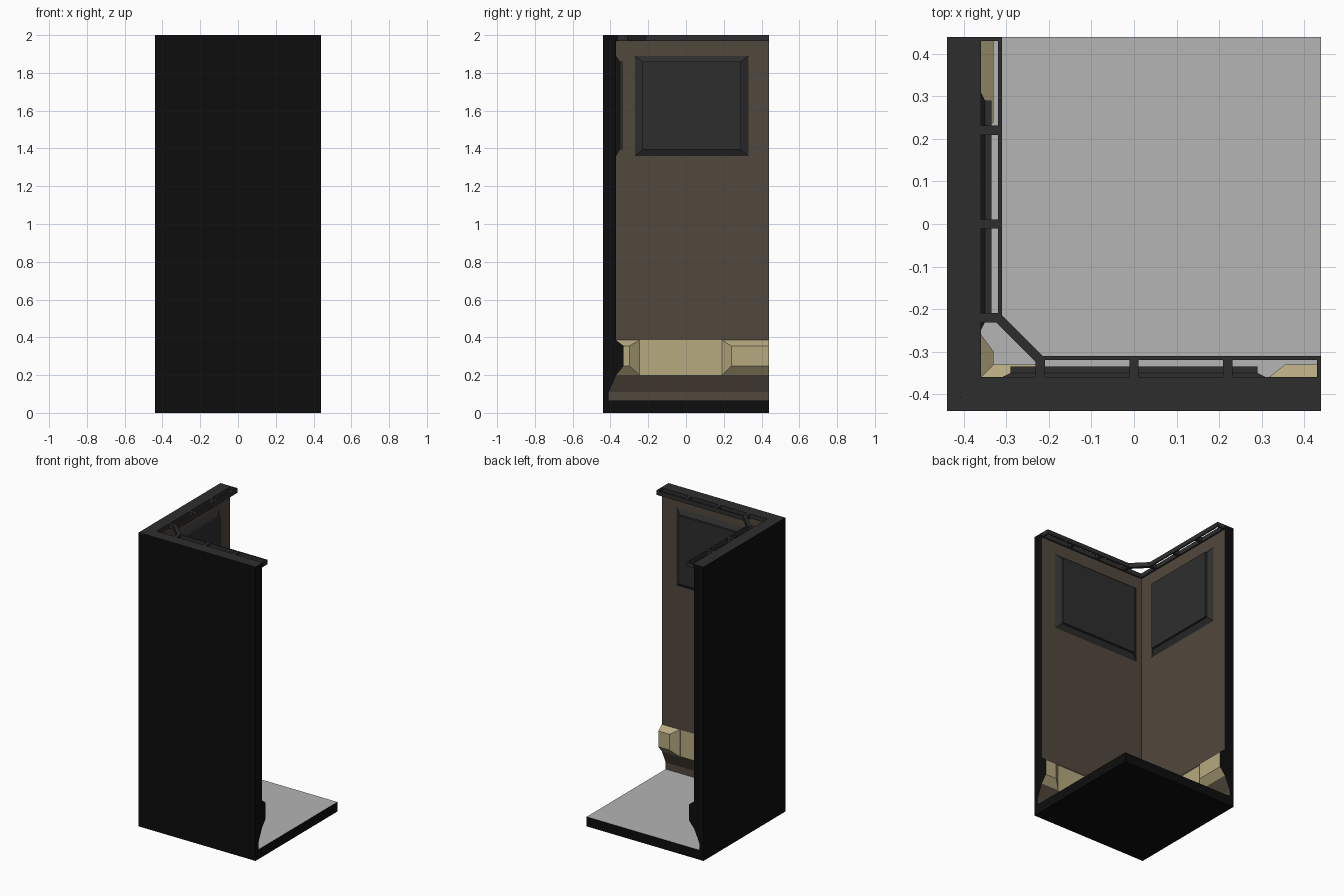
import bpy
import bmesh

if "Cube" in bpy.data.objects:
    bpy.data.objects.remove(bpy.data.objects["Cube"])

H = 0.44          # half width of the footprint
MATS = []


def material(name, rgb):
    m = bpy.data.materials.new(name)
    m.diffuse_color = (*rgb, 1)
    m.use_nodes = True
    m.node_tree.nodes["Principled BSDF"].inputs["Base Color"].default_value = m.diffuse_color
    MATS.append(m)
    return len(MATS) - 1


BLACK = material("black_shell", (0.004, 0.004, 0.004))
DARK = material("dark_grey_metal", (0.027, 0.027, 0.027))
BROWN = material("brown_wall", (0.083, 0.065, 0.046))
TAN = material("tan_trim", (0.47, 0.40, 0.215))
GREY = material("grey_floor", (0.46, 0.46, 0.46))


def front(s, d, z):      # s runs along the wall, d is depth from its outside
    return (s, d - H, z)


def left(s, d, z):
    return (d - H, s, z)


def plain(s, d, z):
    return (s, d, z)


def finish(name, bm):
    bmesh.ops.recalc_face_normals(bm, faces=bm.faces)
    mesh = bpy.data.meshes.new(name)
    bm.to_mesh(mesh)
    bm.free()
    for m in MATS:
        mesh.materials.append(m)
    obj = bpy.data.objects.new(name, mesh)
    bpy.context.collection.objects.link(obj)
    return obj


def loft(name, place, loops, mat, end_mat=None):
    """Rectangles (depth, s0, s1, z0, z1) joined in order of depth."""
    bm = bmesh.new()
    rings = [[bm.verts.new(place(s, d, z)) for s, z in
              ((s0, z0), (s1, z0), (s1, z1), (s0, z1))]
             for d, s0, s1, z0, z1 in loops]
    for a, b in zip(rings, rings[1:]):
        for i in range(4):
            j = (i + 1) % 4
            f = bm.faces.new((a[i], a[j], b[j], b[i]))
            f.material_index = end_mat if i == 1 and end_mat is not None else mat
    for ring in (rings[0], rings[-1]):
        bm.faces.new(ring).material_index = mat
    return finish(name, bm)


def box(name, place, s0, s1, d0, d1, z0, z1, mat):
    return loft(name, place, [(d0, s0, s1, z0, z1), (d1, s0, s1, z0, z1)], mat)


# Wall cross-section (depth, height, colour of the strip to the next point)
PROFILE = [(0, 0, BLACK), (0, 2, DARK), (0.08, 2, DARK), (0.08, 1.97, DARK),
           (0.07, 1.97, BROWN), (0.07, 0.385, TAN), (0.065, 0.385, TAN),
           (0.065, 0.2, BROWN), (0.07, 0.2, BROWN), (0.03, 0.11, BROWN),
           (0.03, 0, BLACK)]


def wall(name, place):
    bm = bmesh.new()
    a = [bm.verts.new(place(d - H, d, z)) for d, z, _ in PROFILE]  # mitred corner
    b = [bm.verts.new(place(H, d, z)) for d, z, _ in PROFILE]
    n = len(a)
    for i in range(n):
        j = (i + 1) % n
        bm.faces.new((a[i], a[j], b[j], b[i])).material_index = PROFILE[i][2]
    bm.faces.new(a).material_index = BLACK
    bm.faces.new(b).material_index = BLACK
    finish(name, bm)


# Per wall: panel span, corner trim end, end trim start
for side, place, p0, p1, corner, end in (
        ("front", front, -0.33, 0.33, -0.17, 0.305),
        ("left", left, -0.27, 0.33, -0.245, 0.19)):
    wall(side + "_wall", place)

    # Raised upper panel with bevelled border
    loft(side + "_panel", place, [
        (0.06, p0, p1, 1.36, 1.89), (0.07, p0, p1, 1.36, 1.89),
        (0.09, p0 + 0.04, p1 - 0.04, 1.395, 1.86),
        (0.105, p0 + 0.04, p1 - 0.04, 1.395, 1.86)], DARK)

    # Bevelled bumper trim at the inner corner and the open end
    loft(side + "_corner_trim", place, [
        (0.06, 0.06 - H, corner, 0.2, 0.385), (0.07, 0.07 - H, corner, 0.2, 0.385),
        (0.11, 0.11 - H, corner - 0.055, 0.248, 0.355)], TAN)
    loft(side + "_end_trim", place, [
        (0.06, end, H, 0.2, 0.385), (0.07, end, H, 0.2, 0.385),
        (0.11, end + 0.05, H, 0.248, 0.355)], TAN, BLACK)

    # Open rack along the top edge
    box(side + "_top_rail", place, -0.225, H, 0.12, 0.13, 1.97, 2, DARK)
    for i, s in enumerate((-0.22, 0, 0.22)):
        box(f"{side}_rack_bar_{i + 1}", place, s - 0.011, s + 0.011,
            0.075, 0.12, 1.97, 2, DARK)
    box(side + "_rack_end", place, 0.43, H, 0.075, 0.12, 1.97, 2, DARK)

# Diagonal brace of the rack across the corner
bm = bmesh.new()
pts = [(-0.325, -0.23), (-0.31, -0.215), (-0.215, -0.31), (-0.23, -0.325)]
base = bm.faces.new([bm.verts.new((x, y, 1.97)) for x, y in pts])
top = bmesh.ops.extrude_face_region(bm, geom=[base])["geom"]
bmesh.ops.translate(bm, vec=(0, 0, 0.03),
                    verts=[v for v in top if isinstance(v, bmesh.types.BMVert)])
for f in bm.faces:
    f.material_index = DARK
finish("corner_brace", bm)

# Floor slab: grey on top, black elsewhere
floor = box("floor", plain, -0.41, H, -0.41, H, 0, 0.065, BLACK)
for p in floor.data.polygons:
    if p.normal.z > 0.5:
        p.material_index = GREY
